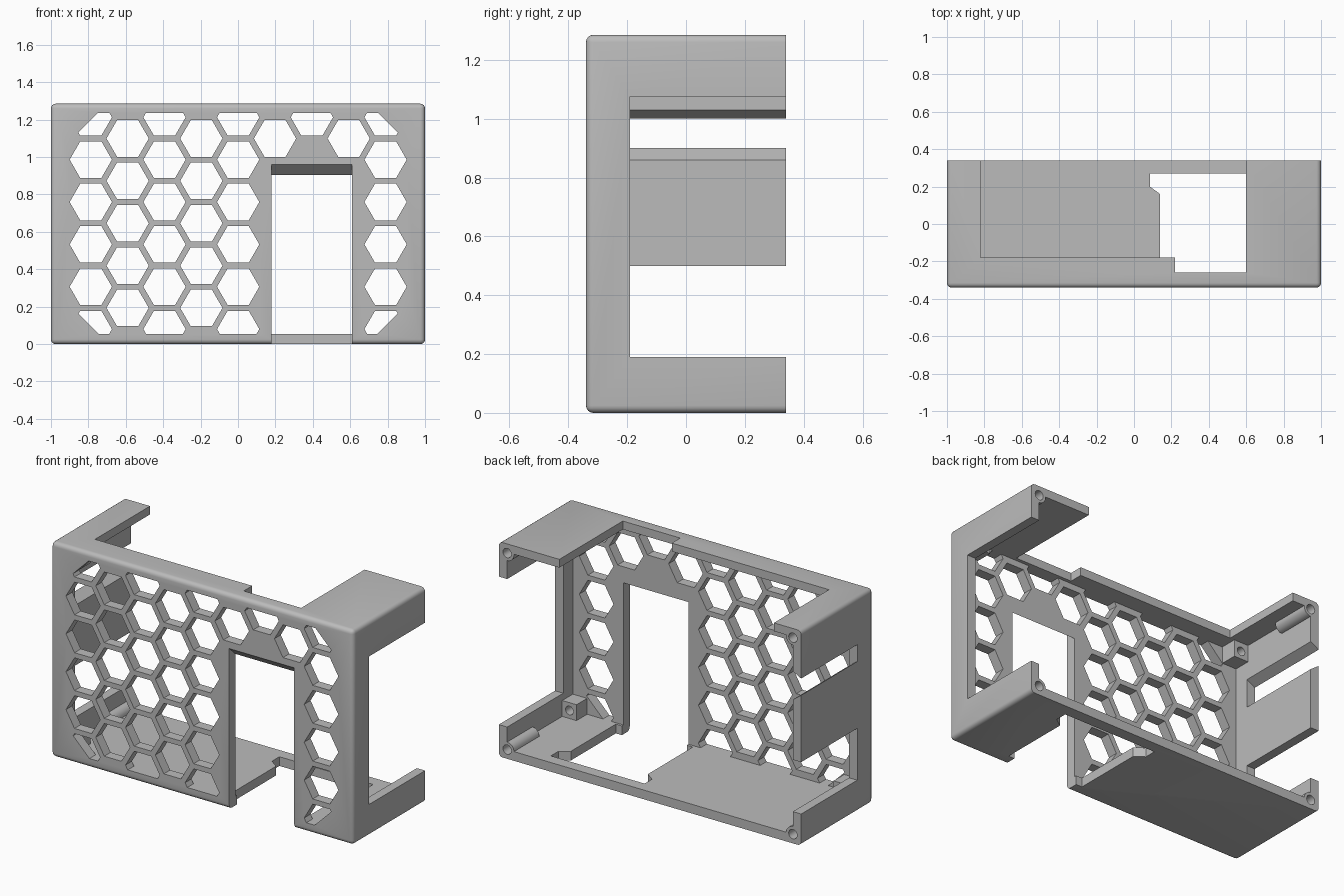
import bpy, bmesh, math

if "Cube" in bpy.data.objects:
    bpy.data.objects.remove(bpy.data.objects["Cube"])

grey = bpy.data.materials.new("grey_plastic")
grey.diffuse_color = (0.5, 0.5, 0.5, 1)
grey.use_nodes = True
grey.node_tree.nodes["Principled BSDF"].inputs["Base Color"].default_value = grey.diffuse_color

W, D, H, T = 1.0, 0.34, 1.285, 0.055      # half width, half depth, height, wall
FRONT_IN = -0.28                          # inner face of the front panel


def place(axis, u, v, t):
    """Profile coordinates: x -> (y,z), y -> (x,z), z -> (x,y)."""
    return {"x": (t, u, v), "y": (u, t, v), "z": (u, v, t)}[axis]


def prisms(name, axis, polys, lo, hi):
    """One mesh holding every polygon extruded from lo to hi along axis."""
    bm = bmesh.new()
    for poly in polys:
        a = [bm.verts.new(place(axis, u, v, lo)) for u, v in poly]
        b = [bm.verts.new(place(axis, u, v, hi)) for u, v in poly]
        bm.faces.new(a)
        bm.faces.new(b[::-1])
        for i in range(len(a)):
            j = (i + 1) % len(a)
            bm.faces.new((a[j], a[i], b[i], b[j]))
    bmesh.ops.recalc_face_normals(bm, faces=bm.faces)
    me = bpy.data.meshes.new(name)
    bm.to_mesh(me)
    bm.free()
    ob = bpy.data.objects.new(name, me)
    bpy.context.collection.objects.link(ob)
    me.materials.append(grey)
    return ob


def rect(u0, u1, v0, v1):
    return [(u0, v0), (u1, v0), (u1, v1), (u0, v1)]


def ring(cu, cv, r, n):
    return [(cu + r * math.cos(2 * math.pi * i / n),
             cv + r * math.sin(2 * math.pi * i / n)) for i in range(n)]


def clip(poly, a, b, c):
    """Keep the part of poly where a*u + b*v <= c."""
    out = []
    for i, p in enumerate(poly):
        q = poly[(i + 1) % len(poly)]
        dp, dq = a * p[0] + b * p[1] - c, a * q[0] + b * q[1] - c
        if dp <= 0:
            out.append(p)
        if dp * dq < 0:
            t = dp / (dp - dq)
            out.append((p[0] + t * (q[0] - p[0]), p[1] + t * (q[1] - p[1])))
    return out


def apply_all(ob):
    bpy.context.view_layer.objects.active = ob
    for m in list(ob.modifiers):
        bpy.ops.object.modifier_apply(modifier=m.name)


def combine(ob, other, op="DIFFERENCE"):
    m = ob.modifiers.new("cut", "BOOLEAN")
    m.operation, m.solver, m.object = op, "EXACT", other
    apply_all(ob)
    bpy.data.objects.remove(other)


# outer shell with rounded edges everywhere but the open back
shell = prisms("case_shell", "y", [rect(-W, W, 0, H)], -D, D)
bm = bmesh.new()
bm.from_mesh(shell.data)
edges = [e for e in bm.edges if not all(v.co.y > 0 for v in e.verts)]
bmesh.ops.bevel(bm, geom=edges, offset=0.025, segments=4, profile=0.5,
                affect="EDGES")
bm.to_mesh(shell.data)
bm.free()
combine(shell, prisms("cavity", "y", [rect(-W + T, W - T, T, H - 0.05)],
                      FRONT_IN, 0.5))

# corner screw blocks behind the panel and screw tubes at the back corners
blocks, block_holes, tubes, tube_holes = [], [], [], []
for sx in (-1, 1):
    for top in (False, True):
        def z(v):
            return H - v if top else v
        blocks.append(rect(sx * 0.85, sx * 0.96, z(0.04), z(0.15)))
        block_holes.append(ring(sx * 0.897, z(0.103), 0.026, 16))
        tubes.append(ring(sx * 0.945, z(0.055), 0.045, 20))
        tube_holes.append(ring(sx * 0.945, z(0.055), 0.028, 16))
combine(shell, prisms("blocks", "y", blocks, -0.30, -0.18), "UNION")
combine(shell, prisms("tubes", "y", tubes, 0.10, D), "UNION")
combine(shell, prisms("block_holes", "y", block_holes, -0.26, -0.10))
combine(shell, prisms("tube_holes", "y", tube_holes, 0.14, 0.5))

# honeycomb vents, trimmed at the walls and corner blocks
hexes = []
for k in range(9):
    x = -0.787 + 0.197 * k
    zs = [0.08 + 0.2265 * i + (0.1132 if k % 2 else 0)
          for i in range(5 if k % 2 else 6)]
    if k in (5, 6, 7):                    # only the top row over the doorway
        zs = zs[-1:]
    for zc in zs:
        p = ring(x, zc, 0.113, 6)
        p = clip(p, 0, 1, H - 0.05)
        p = clip(p, 0, -1, -T)
        for sx in (-1, 1):
            p = clip(p, sx, 1, H + 1 - 0.30)
            p = clip(p, sx, -1, 1 - 0.31)
        hexes.append(p)
combine(shell, prisms("vents", "y", hexes, -0.5, FRONT_IN + 0.03))

# front doorway with a sloped lintel
combine(shell, prisms("doorway", "x", [[
    (-0.5, -0.1), (-0.5, 0.96), (-D, 0.96), (FRONT_IN, 0.905),
    (-0.22, 0.905), (-0.22, -0.1)]], 0.18, 0.61))

# floor opening, wider towards the back strip
mid = 0.395
half = [(0.255, -0.265), (0.255, 0.16), (0.31, 0.20), (0.31, 0.27)]
floor = [(mid + u, v) for u, v in half] + [(mid - u, v) for u, v in half[::-1]]
combine(shell, prisms("floor_opening", "z", [floor], -0.1, 0.1))

# top opening, stepped above the doorway
combine(shell, prisms("top_opening", "z", [[
    (-0.82, 0.5), (-0.82, -0.18), (0.22, -0.18), (0.22, -0.26),
    (0.60, -0.26), (0.60, 0.5)]], 1.15, 1.5))

# side openings, all running out through the back
combine(shell, prisms("right_opening", "x", [rect(-0.19, 0.5, 0.19, 1.075)],
                      0.85, 1.2))
combine(shell, prisms("left_opening", "x", [rect(-0.19, 0.5, 0.19, 0.50)],
                      -1.2, -0.85))
combine(shell, prisms("left_slot", "y", [[
    (-1.1, 0.90), (-1.0, 0.90), (-0.945, 0.86), (-0.85, 0.86),
    (-0.85, 1.03), (-0.945, 1.03), (-1.0, 1.0), (-1.1, 1.0)]], -0.19, 0.5))

# one colour, smooth on the rounded edges only
shell.data.materials.clear()
shell.data.materials.append(grey)
for f in shell.data.polygons:
    f.material_index = 0
bpy.ops.object.select_all(action="DESELECT")
shell.select_set(True)
bpy.context.view_layer.objects.active = shell
bpy.ops.object.shade_smooth_by_angle(angle=math.radians(30))
